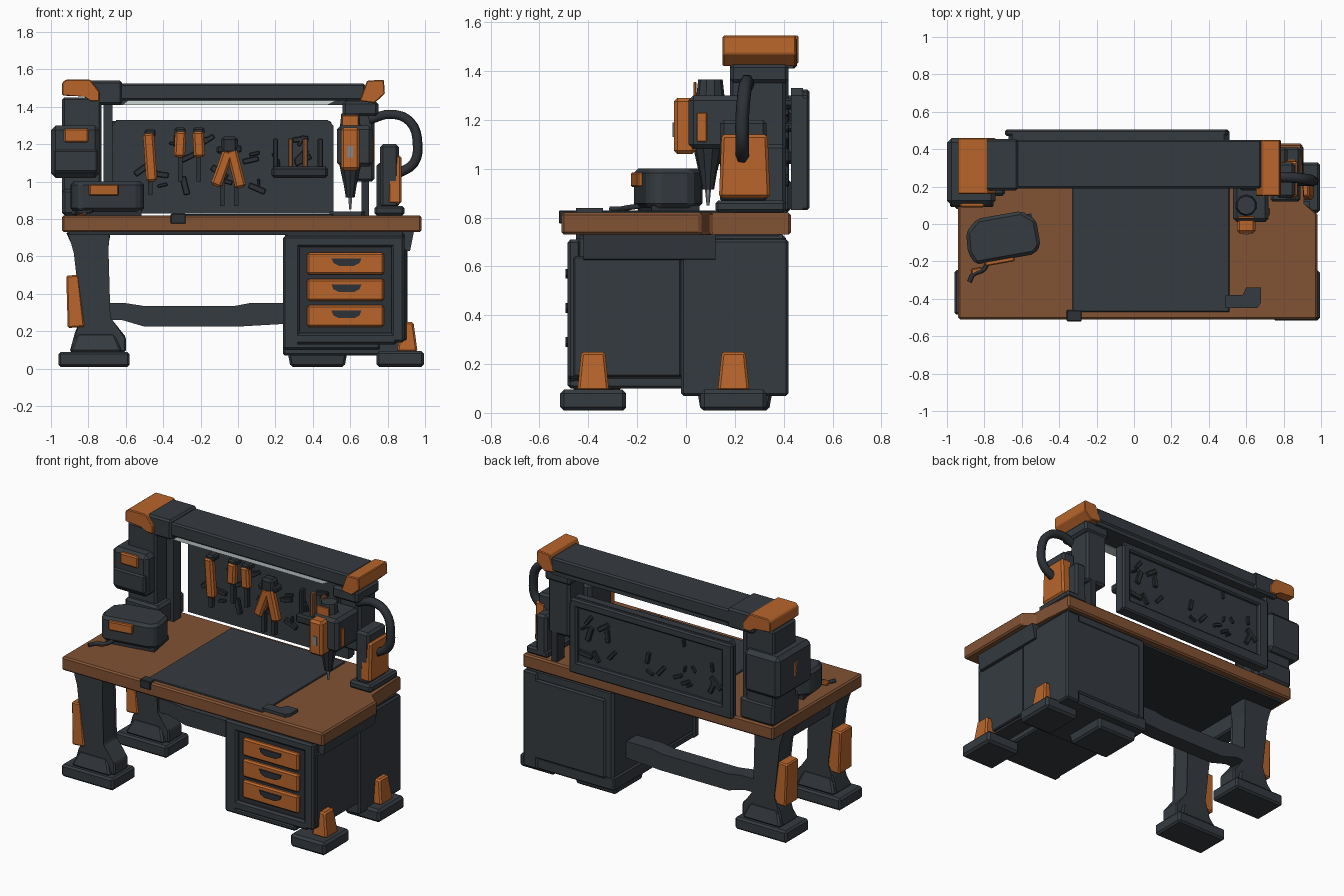
import bpy
import bmesh
import random
from math import radians
from mathutils import Matrix, Vector

default_cube = bpy.data.objects.get("Cube")
if default_cube:
    bpy.data.objects.remove(default_cube)


def material(name, red, green, blue):
    mat = bpy.data.materials.new(name)
    mat.use_nodes = True
    colour = (red, green, blue, 1)
    mat.diffuse_color = colour
    mat.node_tree.nodes["Principled BSDF"].inputs["Base Color"].default_value = colour
    return mat


slate = material("slate_paint", .036, .044, .052)
charcoal = material("charcoal_metal", .026, .031, .037)
orange = material("orange_paint", .48, .13, .024)
wood = material("brown_wood", .22, .085, .034)
light = material("pale_light_strip", .6, .66, .66)
steel = material("grey_steel", .22, .24, .25)


def finish(name, bm, mat, chamfer=0, turn=(0, 0, 0)):
    """Turn a bmesh into an object, chamfered and rotated about its centre."""
    if chamfer:
        bmesh.ops.bevel(bm, geom=bm.edges[:], offset=chamfer, segments=1, affect='EDGES')
    bmesh.ops.recalc_face_normals(bm, faces=bm.faces[:])
    corners = [v.co for v in bm.verts]
    centre = Vector([(min(c[i] for c in corners) + max(c[i] for c in corners)) / 2 for i in range(3)])
    for axis, degrees in zip("XYZ", turn):
        bmesh.ops.rotate(bm, verts=bm.verts[:], cent=centre,
                         matrix=Matrix.Rotation(radians(degrees), 3, axis))
    mesh = bpy.data.meshes.new(name)
    bm.to_mesh(mesh)
    bm.free()
    mesh.materials.append(mat)
    bpy.context.collection.objects.link(bpy.data.objects.new(name, mesh))


def box(name, x, y, z, mat, chamfer=0, turn=(0, 0, 0), top=(1, 1)):
    """Box from three ranges; top scales the upper face for a taper."""
    bm = bmesh.new()
    bmesh.ops.create_cube(bm, size=1)
    for v in bm.verts:
        taper = top if v.co.z > 0 else (1, 1)
        v.co = [(r[0] + r[1]) / 2 + c * t * (r[1] - r[0])
                for r, c, t in zip((x, y, z), v.co, (*taper, 1))]
    finish(name, bm, mat, chamfer, turn)


def prism(name, outline, depth, mat, chamfer=0, flat=False, turn=(0, 0, 0)):
    """Extrude an xz outline along y, or an xy outline along z when flat."""
    bm = bmesh.new()
    ends = []
    for d in depth:
        ends.append([bm.verts.new((a, b, d) if flat else (a, d, b)) for a, b in outline])
    for ring in ends:
        bm.faces.new(ring)
    for i in range(len(outline)):
        bm.faces.new((ends[0][i - 1], ends[0][i], ends[1][i], ends[1][i - 1]))
    finish(name, bm, mat, chamfer, turn)


def cone(name, centre, height, low, high, mat, sides=10):
    bm = bmesh.new()
    bmesh.ops.create_cone(bm, cap_ends=True, segments=sides, radius1=low, radius2=high, depth=height,
                          matrix=Matrix.Translation(centre))
    finish(name, bm, mat)


def tube(name, points, radius, mat):
    curve = bpy.data.curves.new(name, 'CURVE')
    curve.dimensions = '3D'
    curve.bevel_depth = radius
    curve.bevel_resolution = 1
    curve.resolution_u = 4
    curve.use_fill_caps = True
    spline = curve.splines.new('BEZIER')
    spline.bezier_points.add(len(points) - 1)
    for knot, p in zip(spline.bezier_points, points):
        knot.co = p
        knot.handle_left_type = knot.handle_right_type = 'AUTO'
    curve.materials.append(mat)
    bpy.context.collection.objects.link(bpy.data.objects.new(name, curve))


# Desk top with stepped rear corner, underside panel, work mat
prism("desk_top", [(-.94, -.51), (.98, -.51), (.98, .06), (.9, .1), (.9, .43), (-.94, .43)],
      (.73, .82), wood, .01, flat=True)
box("underside_panel", (-.9, .88), (-.45, .38), (.715, .735), charcoal)
box("work_mat", (-.33, .51), (-.47, .4), (.815, .828), slate, .004)
box("mat_clip", (-.36, -.28), (-.52, -.46), (.775, .829), charcoal, .004)
prism("mat_corner_tab", [(.49, -.45), (.66, -.45), (.68, -.42), (.68, -.34), (.6, -.34), (.58, -.38), (.49, -.38)],
      (.815, .84), slate, flat=True)

# Left legs with flared feet and orange guards
leg_outline = [(-.92, .73), (-.68, .73), (-.7, .62), (-.69, .27), (-.6, .17), (-.6, .09),
               (-.9, .09), (-.87, .2), (-.83, .27), (-.87, .62)]
for place, y in (("front", -.365), ("rear", .2)):
    prism(f"{place}_leg", leg_outline, (y - .07, y + .07), slate, .008)
    box(f"{place}_leg_foot", (-.96, -.58), (y - .12, y + .12), (.01, .09), slate, .012)
    box(f"{place}_leg_ankle", (-.9, -.62), (y - .1, y + .1), (.09, .19), slate, .01, top=(.7, .7))
    box(f"{place}_leg_guard", (-.92, -.83), (y - .078, y + .06), (.22, .5), orange, .008, (0, -4, 0), (.75, .9))
box("leg_side_rail", (-.85, -.74), (-.36, .2), (.6, .72), slate, .01)
prism("stretcher", [(-.76, .35), (-.6, .35), (-.5, .335), (-.02, .335), (.06, .35), (.26, .35),
                    (.26, .24), (0, .225), (-.5, .225), (-.62, .26), (-.76, .26)], (.16, .27), slate)

# Drawer cabinet: body, base, raised front frame, side panels
box("cabinet_body", (.25, .89), (-.45, .41), (.14, .73), slate, .015)
box("cabinet_base", (.25, .76), (-.47, 0), (.1, .15), slate, .01)
box("cabinet_rear_base", (.24, .9), (-.02, .41), (.07, .16), slate, .01)
for name, x, z in (("left_stile", (.24, .33), (.1, .71)), ("right_stile", (.82, .89), (.14, .71)),
                   ("top_rail", (.3, .85), (.65, .71)), ("bottom_rail", (.3, .85), (.13, .19)),
                   ("base_rail", (.24, .76), (.1, .14))):
    box(f"cabinet_{name}", x, (-.485, -.43), z, slate, .012)
box("cabinet_recess", (.32, .83), (-.462, -.44), (.18, .66), charcoal)
box("cabinet_side_panel", (.88, .9), (-.46, -.02), (.15, .64), slate, .006)
box("cabinet_rear_panel", (.3, .84), (.4, .42), (.14, .67), slate, .012)
box("cabinet_rear_corner", (.8, .905), (-.02, .42), (.07, .71), slate, .01)
prism("side_apron", [(.86, .73), (.94, .73), (.92, .63), (.86, .62)], (-.42, .12), slate)
box("cabinet_inner_foot", (.28, .57), (.06, .34), (.01, .09), slate, .012, top=(1.1, 1.1))

# Drawers with recessed pulls
for i in range(3):
    z = .285 + i * .14
    box(f"drawer_{i}", (.37, .78), (-.485, -.45), (z - .062, z + .055), orange, .01)
    prism(f"drawer_pull_{i}", [(.5, z + .025), (.66, z + .025), (.65, z), (.62, z - .015), (.54, z - .015), (.51, z)],
          (-.493, -.48), charcoal)

# Cabinet feet with orange wedges
for place, y in (("front", -.38), ("rear", .195)):
    box(f"cabinet_{place}_foot", (.74, .995), (y - .135, y + .135), (.01, .095), slate, .015)
    box(f"cabinet_{place}_wedge", (.85, .96), (y - .065, y + .065), (.09, .25), orange, .01, top=(.6, .75))

# Left post and its control box
box("left_post", (-.94, -.73), (.18, .42), (.82, 1.45), slate, .012)
box("left_post_base", (-.94, -.69), (.15, .43), (.82, .96), slate, .015)
box("left_post_rod", (-.72, -.67), (.28, .36), (.82, 1.43), slate)
box("control_box", (-1, -.74), (.1, .46), (1.02, 1.3), slate, .025)
box("control_box_band", (-.985, -.75), (.09, .4), (1.05, 1.17), slate, .01)
box("control_box_plate", (-.93, -.8), (.088, .12), (1.21, 1.285), orange, .008)
box("control_box_badge", (-1, -.97), (.24, .3), (1.12, 1.22), orange, .005)

# Overhead beam with capped ends, rear lip and light strip
box("overhead_beam", (-.65, .68), (.19, .45), (1.435, 1.525), slate, .01)
box("beam_rear_lip", (-.65, .68), (.28, .44), (1.41, 1.44), slate)
prism("light_strip", [(-.62, 1.41), (.48, 1.41), (.54, 1.44), (-.58, 1.44)], (.2, .275), light)
box("beam_sleeve", (-.81, -.62), (.18, .455), (1.41, 1.54), slate, .012)
prism("left_beam_cap", [(-.94, 1.46), (-.94, 1.53), (-.92, 1.545), (-.79, 1.545), (-.74, 1.48), (-.74, 1.43),
                        (-.79, 1.43), (-.82, 1.46)], (.16, .46), orange, .005)
prism("right_beam_cap", [(.65, 1.43), (.69, 1.54), (.78, 1.545), (.785, 1.47), (.73, 1.42)],
      (.15, .45), orange, .005)

# Tool board with raised border
prism("tool_board", [(-.67, .83), (.51, .83), (.51, 1.3), (.48, 1.33), (-.65, 1.33), (-.67, 1.3)], (.43, .48), slate)
for name, x, z in (("top", (-.69, .5), (1.27, 1.325)), ("bottom", (-.69, .51), (.83, .91)),
                   ("left", (-.69, -.61), (.83, 1.32)), ("right", (.45, .51), (.83, 1.3))):
    box(f"board_back_{name}", x, (.47, .505), z, slate, .01)

# Small spare fittings scattered over both faces of the board
random.seed(4)
for i in range(44):
    x, z, size = random.uniform(-.58, .44), random.uniform(.95, 1.24), random.uniform(.02, .05)
    y = .41 if i % 2 else .485
    box(f"board_fitting_{i}", (x - size, x + size), (y - .012, y + .012), (z - size / 3, z + size / 3),
        charcoal, .004, (0, random.uniform(0, 180), 0))

# Hanging hand tools: orange grip, dark head and shank
for i, (x, z, length, tilt) in enumerate(((-.47, 1.13, .26, -4), (-.31, 1.2, .14, 3), (-.21, 1.2, .14, -3),
                                        (-.085, 1.07, .2, 20), (-.01, 1.07, .21, -14))):
    box(f"tool_grip_{i}", (x - .03, x + .03), (.36, .41), (z - length / 2, z + length / 2),
        orange, .012, (0, tilt, 0))
    box(f"tool_head_{i}", (x - .03, x + .03), (.37, .44), (z + length / 2 - .02, z + length / 2 + .02), charcoal, .01)
    box(f"tool_shank_{i}", (x - .012, x + .012), (.38, .41), (z - .2, z - .05), charcoal)
box("plier_pivot", (-.09, 0), (.36, .43), (1.15, 1.24), charcoal, .015)
box("tool_shelf", (.18, .48), (.34, .43), (1.02, 1.08), charcoal, .012)
for i in range(4):
    x = .2 + i * .08
    box(f"shelf_driver_{i}", (x - .014, x + .014), (.37, .41), (1.07, 1.23), wood if i in (1, 2) else charcoal, .006)

# Right hanging column and drill head
box("right_column", (.57, .73), (.24, .41), (1, 1.44), slate, .015)
box("column_collar", (.56, .75), (.18, .42), (1.35, 1.43), slate, .015)
box("column_rail", (.66, .7), (.33, .41), (.82, 1.05), charcoal)
box("drill_body", (.53, .72), (.01, .25), (1.08, 1.3), slate, .02)
box("drill_front", (.55, .65), (-.05, .04), (1.06, 1.29), orange, .015)
box("drill_crown_plate", (.555, .645), (.03, .042), (1.28, 1.355), orange, .003)
box("drill_side_plate", (.71, .726), (.045, .085), (1.11, 1.23), orange, .003)
box("drill_window", (.585, .615), (-.056, -.04), (1.13, 1.19), steel)
cone("drill_knob", (.6, .1, 1.32), .09, .06, .05, slate)
cone("drill_collar", (.6, .09, 1.04), .09, .04, .06, charcoal)
cone("drill_chuck", (.6, .09, .96), .09, .025, .04, charcoal)
cone("drill_bit", (.6, .09, .89), .08, .006, .014, steel, 6)

# Tool holster with hose
box("holster_base", (.73, .89), (.12, .41), (.82, .87), slate, .012)
box("holster_body", (.76, .86), (.14, .33), (.86, 1.2), slate, .015)
box("holster_shell", (.8, .875), (.135, .345), (.88, 1.14), orange, .012, top=(1, .9))
box("holster_back", (.74, .82), (.31, .41), (.83, 1.1), slate, .015)
tube("hose", [(.7, .25, 1.33), (.82, .25, 1.36), (.92, .24, 1.32), (.96, .23, 1.2), (.94, .23, 1.1), (.85, .23, 1.04)],
     .028, charcoal)

# Handheld scanner resting on the desk, with a loose cable
scanner_turn = (0, 0, 10)
prism("scanner_body", [(-.9, -.12), (-.87, -.19), (-.55, -.19), (-.51, -.15), (-.51, -.01), (-.58, .05),
                       (-.82, .05), (-.89, -.01)], (.84, 1), slate, .018, True, scanner_turn)
box("scanner_base", (-.85, -.53), (-.17, .03), (.82, .85), charcoal, 0, scanner_turn)
box("scanner_plate", (-.8, -.64), (-.213, -.17), (.925, .985), orange, .006, scanner_turn)
tube("loose_cable", [(-.78, -.17, .85), (-.8, -.24, .84), (-.86, -.27, .835), (-.88, -.31, .835)], .012, charcoal)
box("cable_plug", (-.87, -.81), (-.265, -.235), (.82, .845), orange, .006, scanner_turn)
